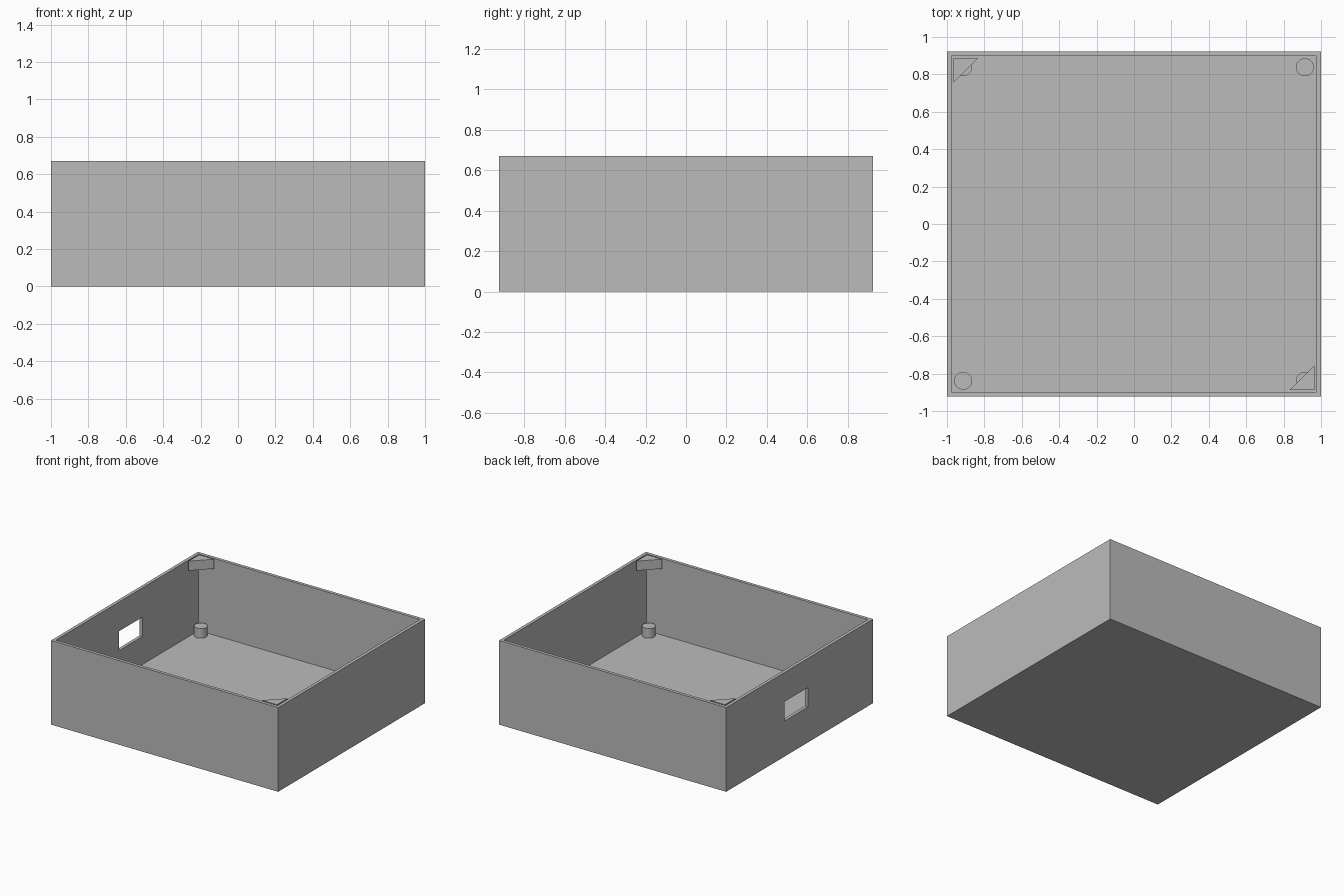
import bpy
import bmesh
from mathutils import Matrix

if "Cube" in bpy.data.objects:
    bpy.data.objects.remove(bpy.data.objects["Cube"], do_unlink=True)

HALF_X, HALF_Y, HEIGHT = 1.0, 0.923, 0.67
WALL, FLOOR = 0.036, 0.06
IN_X, IN_Y = HALF_X - WALL, HALF_Y - WALL

grey = bpy.data.materials.new("plain_grey")
grey.use_nodes = True
grey.diffuse_color = (0.5, 0.5, 0.5, 1)
grey.node_tree.nodes["Principled BSDF"].inputs["Base Color"].default_value = (0.5, 0.5, 0.5, 1)


def make_object(name, bm):
    bmesh.ops.recalc_face_normals(bm, faces=bm.faces)
    mesh = bpy.data.meshes.new(name)
    bm.to_mesh(mesh)
    bm.free()
    mesh.materials.append(grey)
    obj = bpy.data.objects.new(name, mesh)
    bpy.context.collection.objects.link(obj)
    return obj


def box_mesh(low, high):
    bm = bmesh.new()
    size = [b - a for a, b in zip(low, high)]
    centre = [(a + b) / 2 for a, b in zip(low, high)]
    bmesh.ops.create_cube(bm, size=1, matrix=Matrix.Translation(centre) @ Matrix.Diagonal((*size, 1)))
    return bm


def select_only(obj):
    bpy.ops.object.select_all(action="DESELECT")
    obj.select_set(True)
    bpy.context.view_layer.objects.active = obj


# Open tray: inset the top face, then sink it to the floor
bm = box_mesh((-HALF_X, -HALF_Y, 0), (HALF_X, HALF_Y, HEIGHT))
top = max(bm.faces, key=lambda f: f.calc_center_median().z)
bmesh.ops.inset_region(bm, faces=[top], thickness=WALL)
result = bmesh.ops.extrude_face_region(bm, geom=[top])
sunk = [v for v in result["geom"] if isinstance(v, bmesh.types.BMVert)]
bmesh.ops.translate(bm, verts=sunk, vec=(0, 0, FLOOR - HEIGHT))
if top.is_valid:
    bmesh.ops.delete(bm, geom=[top], context="FACES_ONLY")
tray = make_object("tray", bm)

# Rectangular port through the -x wall
cutter = make_object("port_cutter", box_mesh((-1.1, -0.106, 0.283), (-0.9, 0.188, 0.437)))
cutter.hide_render = True
port = tray.modifiers.new("port", "BOOLEAN")
port.operation = "DIFFERENCE"
port.solver = "EXACT"
port.object = cutter
select_only(tray)
bpy.ops.object.modifier_apply(modifier=port.name)
bpy.data.objects.remove(cutter, do_unlink=True)

# Triangular gussets under the rim at two opposite corners
LEG, THICK = 0.132, 0.076
for name, s in (("back_right_gusset", 1), ("front_left_gusset", -1)):
    bm = bmesh.new()
    outline = [(-IN_X, IN_Y), (-IN_X, IN_Y - LEG), (-IN_X + LEG, IN_Y)]
    face = bm.faces.new([bm.verts.new((s * x, s * y, HEIGHT)) for x, y in outline])
    extruded = bmesh.ops.extrude_face_region(bm, geom=[face])["geom"]
    bmesh.ops.translate(bm, verts=[v for v in extruded if isinstance(v, bmesh.types.BMVert)],
                        vec=(0, 0, -THICK))
    make_object(name, bm)

# Round standing posts in all four corners of the floor
POST_R, POST_TOP = 0.048, 0.137
for side, sx in (("left", 1), ("right", -1)):
    for end, sy in (("front", -1), ("back", 1)):
        bm = bmesh.new()
        bmesh.ops.create_cone(bm, cap_ends=True, segments=32, radius1=POST_R, radius2=POST_R,
                              depth=POST_TOP - FLOOR,
                              matrix=Matrix.Translation((sx * 0.914, sy * 0.838, (POST_TOP + FLOOR) / 2)))
        select_only(make_object(f"{end}_{side}_post", bm))
        bpy.ops.object.shade_smooth_by_angle()
